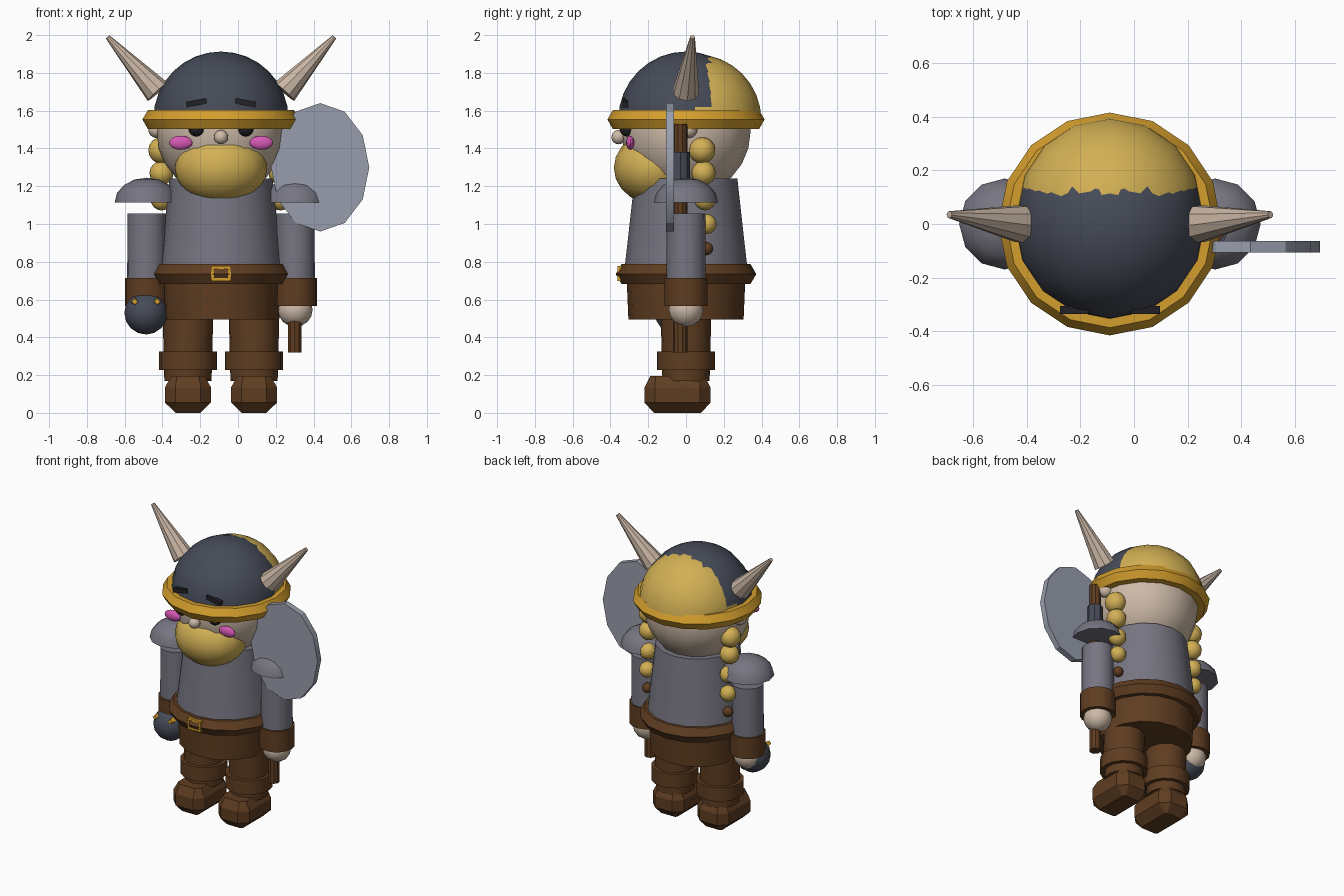
import bpy, bmesh, math
from mathutils import Vector

if "Cube" in bpy.data.objects:
    bpy.data.objects.remove(bpy.data.objects["Cube"])

CX = -0.09  # body centre line


def colour(name, r, g, b):
    m = bpy.data.materials.new(name)
    lin = [((c / 255 + 0.055) / 1.055) ** 2.4 for c in (r, g, b)]
    m.diffuse_color = (*lin, 1)
    m.use_nodes = True
    m.node_tree.nodes["Principled BSDF"].inputs["Base Color"].default_value = m.diffuse_color
    return m


SKIN = colour("skin", 205, 186, 168)
HORN = colour("horn_bone", 200, 180, 163)
HAIR = colour("blond_hair", 210, 176, 84)
GOLD = colour("gold", 212, 158, 45)
DARK = colour("dark_steel", 70, 75, 88)
GREY = colour("grey_cloth", 118, 117, 129)
BLADE = colour("blade_steel", 152, 158, 172)
BROWN = colour("brown_leather", 95, 61, 33)
PINK = colour("pink_blush", 214, 88, 182)
BLACK = colour("black", 34, 34, 38)


def finish(name, bm, mat, loc=(0, 0, 0), angle=31):
    bmesh.ops.recalc_face_normals(bm, faces=bm.faces)
    me = bpy.data.meshes.new(name)
    bm.to_mesh(me)
    bm.free()
    me.materials.append(mat)
    ob = bpy.data.objects.new(name, me)
    ob.location = loc
    bpy.context.collection.objects.link(ob)
    bpy.ops.object.select_all(action='DESELECT')
    ob.select_set(True)
    bpy.context.view_layer.objects.active = ob
    bpy.ops.object.shade_smooth_by_angle(angle=math.radians(angle))
    return ob


def ball(name, loc, r, mat, seg=16, rings=8, half=False):
    """Ellipsoid, or its closed upper half."""
    bm = bmesh.new()
    bmesh.ops.create_uvsphere(bm, u_segments=seg, v_segments=rings, radius=1)
    if half:
        bmesh.ops.bisect_plane(bm, geom=bm.verts[:] + bm.edges[:] + bm.faces[:],
                               plane_co=(0, 0, 0), plane_no=(0, 0, 1), clear_inner=True)
        bmesh.ops.holes_fill(bm, edges=[e for e in bm.edges if e.is_boundary])
    if isinstance(r, (int, float)):
        r = (r, r, r)
    bmesh.ops.scale(bm, vec=r, verts=bm.verts)
    return finish(name, bm, mat, loc)


def tube(name, a, b, r1, r2, mat, seg=16):
    """Closed cone or cylinder from point a to point b."""
    a, b = Vector(a), Vector(b)
    bm = bmesh.new()
    bmesh.ops.create_cone(bm, cap_ends=True, segments=seg, radius1=r1, radius2=r2,
                          depth=(b - a).length)
    ob = finish(name, bm, mat, (a + b) / 2)
    ob.rotation_euler = (b - a).to_track_quat('Z', 'Y').to_euler()
    return ob


def ring(name, z, major, minor, mat, seg=16, sides=6):
    """Hexagonal-section hoop around the body."""
    bm = bmesh.new()
    loops = []
    for i in range(seg):
        a = 2 * math.pi * i / seg
        loop = []
        for j in range(sides):
            t = 2 * math.pi * j / sides
            d = major + minor * math.cos(t)
            loop.append(bm.verts.new((d * math.cos(a), d * math.sin(a), minor * math.sin(t))))
        loops.append(loop)
    for i in range(seg):
        p, q = loops[i], loops[(i + 1) % seg]
        for j in range(sides):
            k = (j + 1) % sides
            bm.faces.new((p[j], q[j], q[k], p[k]))
    return finish(name, bm, mat, (CX, 0, z))


def box(name, loc, size, mat, roll=0):
    bm = bmesh.new()
    bmesh.ops.create_cube(bm, size=1)
    bmesh.ops.scale(bm, vec=size, verts=bm.verts)
    ob = finish(name, bm, mat, loc)
    ob.rotation_euler.y = roll
    return ob


def foot(name, x):
    """Chamfered block boot."""
    bm = bmesh.new()
    levels = []
    for z, hx, hy, c in ((0, .065, .125, .012), (.055, .122, .175, .055),
                         (.135, .122, .175, .055), (.195, .088, .145, .03)):
        pts = [(hx, hy - c), (hx - c, hy), (c - hx, hy), (-hx, hy - c),
               (-hx, c - hy), (c - hx, -hy), (hx - c, -hy), (hx, c - hy)]
        levels.append([bm.verts.new((px, py, z)) for px, py in pts])
    for lo, hi in zip(levels, levels[1:]):
        for i in range(8):
            j = (i + 1) % 8
            bm.faces.new((lo[i], lo[j], hi[j], hi[i]))
    bm.faces.new(levels[0])
    bm.faces.new(levels[-1])
    finish(name, bm, BROWN, (x, -.045, 0), 15)


# torso, belt and trousers
tube("tunic", (CX, 0, .72), (CX, 0, 1.24), .33, .272, GREY)
tube("trouser_seat", (CX, 0, .495), (CX, 0, .73), .305, .315, BROWN)
ring("belt", .735, .312, .06, BROWN)
for z in (.77, .707):
    box("buckle_bar", (CX, -.347, z), (.1, .03, .015), GOLD)
for s in (-1, 1):
    box("buckle_side", (CX + s * .045, -.347, .738), (.015, .03, .07), GOLD)

# head and face
ball("head", (CX, 0, 1.49), .342, SKIN, 16, 12)
ball("beard", (CX, -.17, 1.297), (.245, .212, .19), HAIR, 16, 10)
ball("nose", (CX, -.357, 1.46), .038, SKIN)

# helmet and hair
ball("helmet", (CX, 0, 1.555), .358, DARK, 16, 16, True)
ball("hair", (CX, .05, 1.55), .349, HAIR, 16, 16, True)
ring("helmet_rim", 1.553, .358, .058, GOLD)

for s, side in ((-1, "left"), (1, "right")):
    # face details
    ball(side + "_ear", (CX + s * .34, .015, 1.5), .045, SKIN)
    ball(side + "_eye", (CX + s * .13, -.31, 1.505), .042, BLACK)
    ball(side + "_cheek", (CX + s * .213, -.295, 1.43), (.062, .022, .037), PINK)
    box(side + "_brow", (CX + s * .13, -.322, 1.642), (.11, .03, .03), BLACK, s * .18)
    # horns
    tube(side + "_horn", (CX + s * .335, 0, 1.7), (CX + s * .6, .035, 1.99),
         .072, .013, HORN, 10)
    # braids
    for i, (z, r) in enumerate(((1.39, .07), (1.27, .064), (1.13, .058), (1.0, .053))):
        ball(side + "_braid", (CX + s * .315, .085 + .008 * i, z), r, HAIR)
    ball(side + "_braid_tie", (CX + s * .315, .11, .87), .034, BROWN)
    # arms
    ax = CX + s * .393
    ball(side + "_shoulder_guard", (ax, 0, 1.115), (.17, .17, .13), GREY, 12, 8, True)
    tube(side + "_arm", (ax, 0, .66), (ax, 0, 1.055), .104, .102, GREY)
    tube(side + "_cuff", (ax, 0, .567), (ax, 0, .715), .115, .115, BROWN)
    ball(side + "_hand", (ax, 0, .547), .092, SKIN)
    # legs
    lx = CX + s * .175
    tube(side + "_leg", (lx, 0, .17), (lx, 0, .52), .125, .134, BROWN)
    tube(side + "_boot_cuff", (lx, 0, .227), (lx, 0, .325), .153, .153, BROWN)
    foot(side + "_foot", lx)

# round flask in the left hand with gold studs
ball("flask", (-.487, -.05, .53), .115, DARK)
for s in (-1, 1):
    tube("flask_stud", (-.487 + s * .058, -.11, .587), (-.487 + s * .06, -.148, .59),
         .024, .016, GOLD, 4)

# axe
tube("axe_handle", (.3, -.03, .32), (.3, -.03, 1.53), .038, .038, BROWN, 10)
tube("axe_socket", (.3, -.03, 1.22), (.3, -.03, 1.38), .05, .05, DARK, 8)
bm = bmesh.new()
bmesh.ops.create_cone(bm, cap_ends=True, segments=12, radius1=1, radius2=1, depth=1)
bmesh.ops.scale(bm, vec=(.26, .34, .042), verts=bm.verts)
blade = finish("axe_blade", bm, BLADE, (.435, -.085, 1.3))
blade.rotation_euler.x = math.pi / 2
